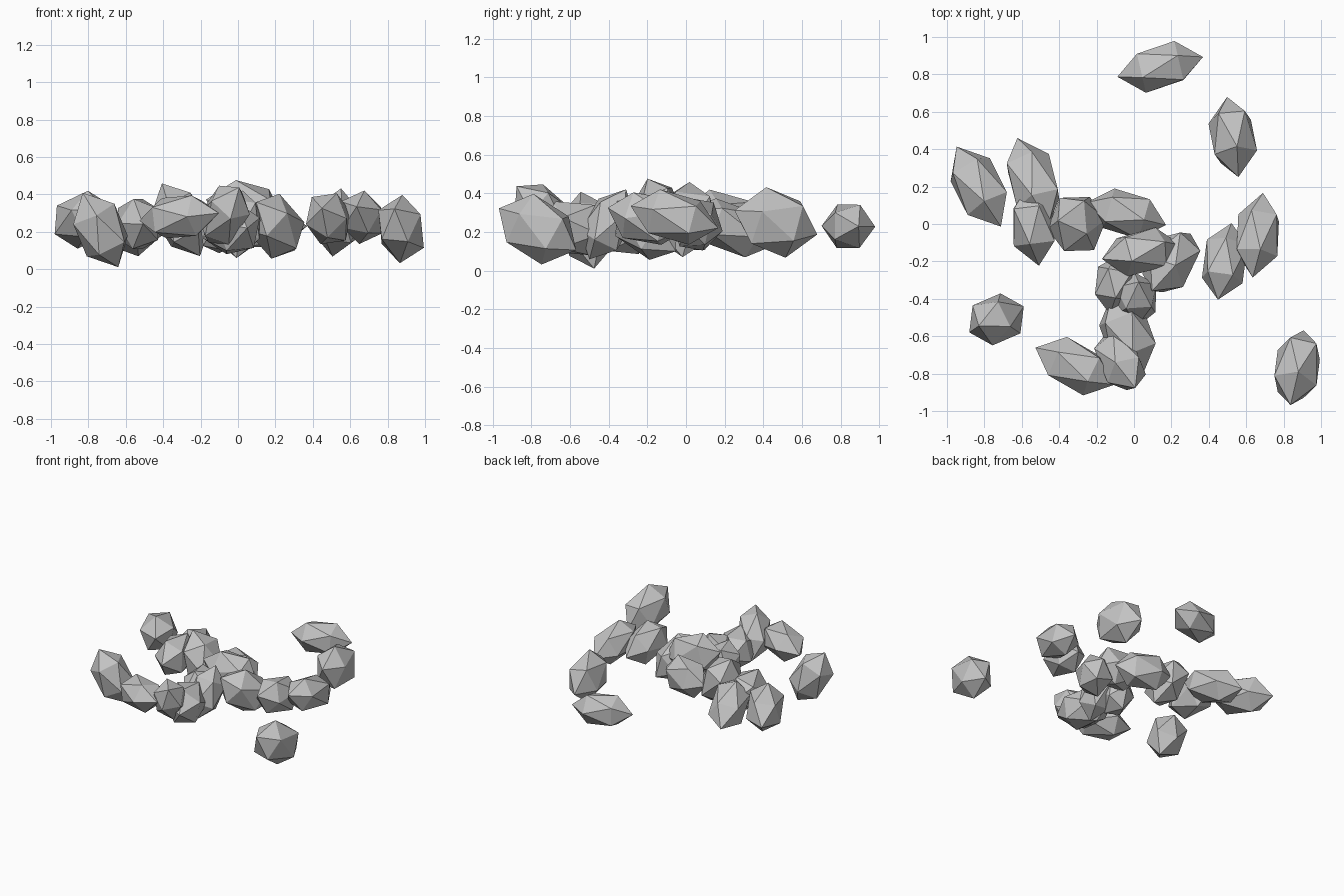
import bpy
import bmesh
import random
from math import radians
from mathutils import Matrix

random.seed(4)
cube = bpy.data.objects.get("Cube")
if cube:
    bpy.data.objects.remove(cube, do_unlink=True)

# Single stone colour
stone = bpy.data.materials.new("stone_grey")
stone.use_nodes = True
stone.diffuse_color = (.55, .55, .55, 1)
stone.node_tree.nodes["Principled BSDF"].inputs["Base Color"].default_value = stone.diffuse_color


def rock(name, centre, length, yaw, pitch=0, width=.13, height=.14):
    """Faceted stone: a stretched icosahedron with its long axis turned and tipped."""
    bm = bmesh.new()
    bmesh.ops.create_icosphere(bm, subdivisions=1, radius=1)
    spin = Matrix.Rotation(random.uniform(0, radians(72)), 4, 'Z')
    lay_down = Matrix.Rotation(radians(90), 4, 'Y')
    stretch = Matrix.Diagonal((length, width * 1.08, height * 1.08, 1))
    tip = Matrix.Rotation(radians(-pitch), 4, 'Y')
    turn = Matrix.Rotation(radians(yaw), 4, 'Z')
    bm.transform(turn @ tip @ stretch @ lay_down @ spin)
    mesh = bpy.data.meshes.new(name)
    bm.to_mesh(mesh)
    bm.free()
    mesh.materials.append(stone)
    obj = bpy.data.objects.new(name, mesh)
    obj.location = centre
    bpy.context.collection.objects.link(obj)


# Scattered outer stones
rock("back_rock", (.14, .84, .23), length=.235, yaw=13, width=.122, height=.122)
rock("back_left_rock", (.528, .465, .25), length=.225, yaw=98, pitch=-16, width=.125, height=.168)
rock("left_inner_rock", (.485, -.2, .27), length=.215, yaw=80, pitch=-15, width=.12, height=.135)
rock("left_outer_rock", (.662, -.06, .278), length=.235, yaw=83, pitch=-14, width=.122, height=.128)
rock("front_left_rock", (.872, -.768, .215), length=.23, yaw=80, pitch=-28, width=.126, height=.158)
rock("front_right_rock", (-.735, -.51, .21), length=.223, yaw=20, pitch=-63, height=.135)

# Stones grouped at the back right
rock("right_outer_rock", (-.83, .2, .265), length=.25, yaw=119, pitch=-12, width=.133)
rock("right_middle_rock", (-.54, .23, .222), length=.26, yaw=110, pitch=-20, width=.134, height=.128)
rock("right_inner_rock", (-.535, -.005, .242), length=.22, yaw=97, width=.125, height=.145)

# Central winding chain of stones
rock("chain_upright_rock", (-.305, 0, .265), length=.22, yaw=-10, pitch=-62, width=.16, height=.13)
rock("chain_back_rock", (-.04, .055, .24), length=.22, yaw=-16, width=.12)
rock("chain_top_rock", (.04, -.15, .315), length=.222, yaw=10, pitch=-15, width=.12, height=.155)
rock("chain_left_rock", (.2, -.205, .23), length=.225, yaw=56, pitch=-35, height=.15)
rock("chain_low_rock", (-.1, -.32, .23), length=.165, yaw=80, width=.112, height=.15)
rock("chain_middle_rock", (.008, -.405, .24), length=.205, yaw=80, pitch=62, width=.12, height=.122)
rock("chain_long_rock", (-.035, -.59, .22), length=.225, yaw=112, width=.138, height=.145)
rock("chain_front_rock", (-.075, -.735, .29), length=.22, yaw=120, pitch=-42, width=.118, height=.13)
rock("chain_end_rock", (-.315, -.76, .28), length=.235, yaw=-25, pitch=5, width=.128, height=.118)
